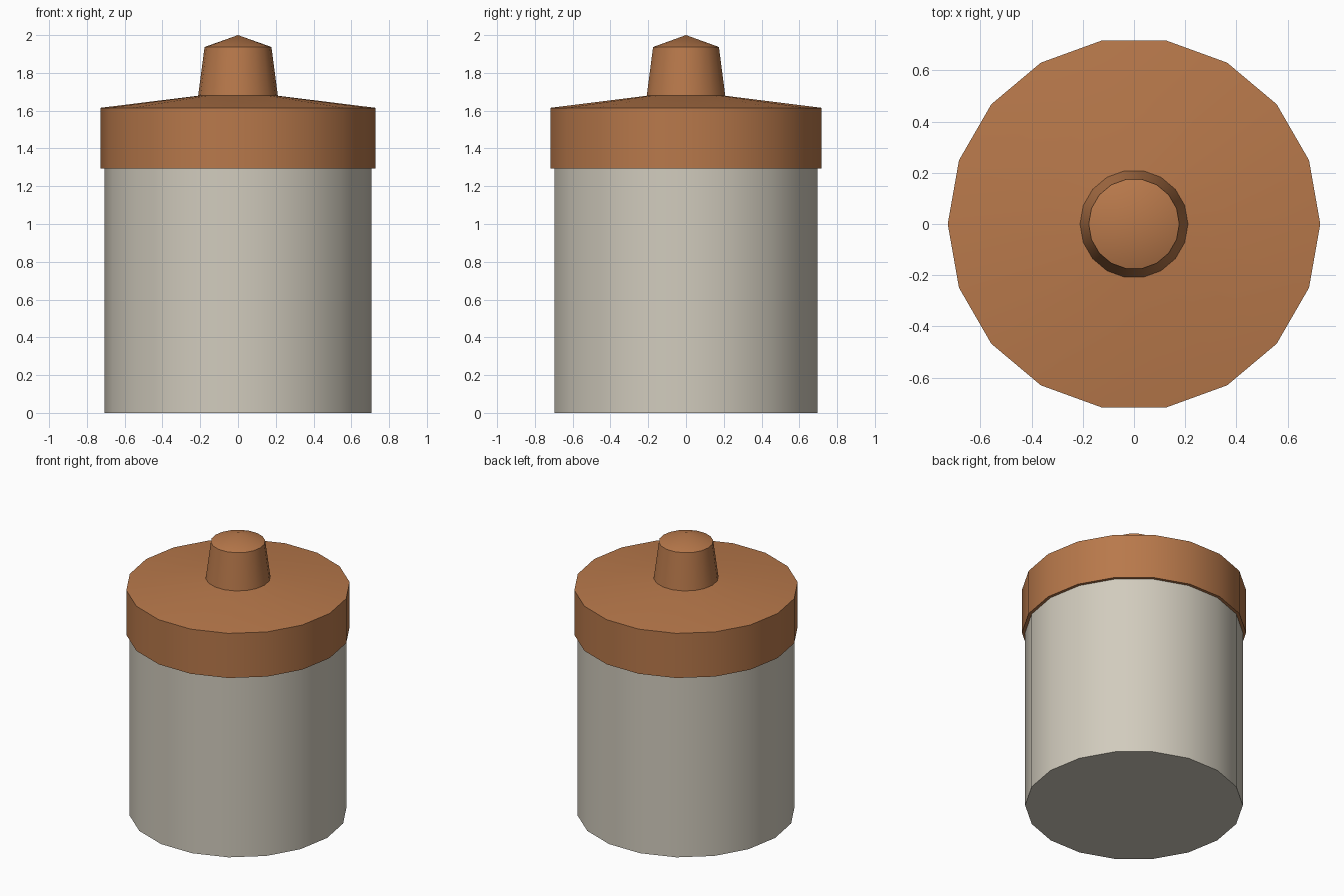
import bpy, bmesh, math

if "Cube" in bpy.data.objects:
    bpy.data.objects.remove(bpy.data.objects["Cube"])

SIDES = 18


def material(name, rgb):
    m = bpy.data.materials.new(name)
    m.diffuse_color = (*rgb, 1.0)
    m.use_nodes = True
    m.node_tree.nodes["Principled BSDF"].inputs["Base Color"].default_value = m.diffuse_color
    return m


def lathe(name, profile, mat):
    """Revolve (radius, z) points around z; radius 0 makes a pole."""
    bm = bmesh.new()
    rings = []
    for r, z in profile:
        if r == 0:
            rings.append([bm.verts.new((0, 0, z))] * SIDES)
        else:
            rings.append([bm.verts.new((r * math.cos(math.tau * i / SIDES),
                                        r * math.sin(math.tau * i / SIDES), z))
                          for i in range(SIDES)])
    for a, b in zip(rings, rings[1:]):
        for i in range(SIDES):
            j = (i + 1) % SIDES
            bm.faces.new(list(dict.fromkeys((a[i], a[j], b[j], b[i]))))
    bmesh.ops.recalc_face_normals(bm, faces=bm.faces)
    mesh = bpy.data.meshes.new(name)
    bm.to_mesh(mesh)
    bm.free()
    mesh.materials.append(mat)
    ob = bpy.data.objects.new(name, mesh)
    bpy.context.collection.objects.link(ob)
    bpy.ops.object.select_all(action='DESELECT')
    ob.select_set(True)
    bpy.context.view_layer.objects.active = ob
    bpy.ops.object.shade_smooth_by_angle(angle=math.radians(30))
    return ob


cream = material("warm_grey_ceramic", (0.64, 0.60, 0.51))
wood = material("brown_wood", (0.48, 0.19, 0.07))

# Jar body
lathe("jar_body", [(0, 0), (0.707, 0), (0.707, 1.296), (0, 1.296)], cream)

# Lid with shallow conical top
lathe("lid", [(0, 1.295), (0.728, 1.295), (0.728, 1.615), (0.211, 1.679), (0, 1.679)], wood)

# Tapered knob with pointed cap
lathe("lid_knob", [(0, 1.679), (0.211, 1.679), (0.177, 1.937), (0, 2.0)], wood)
